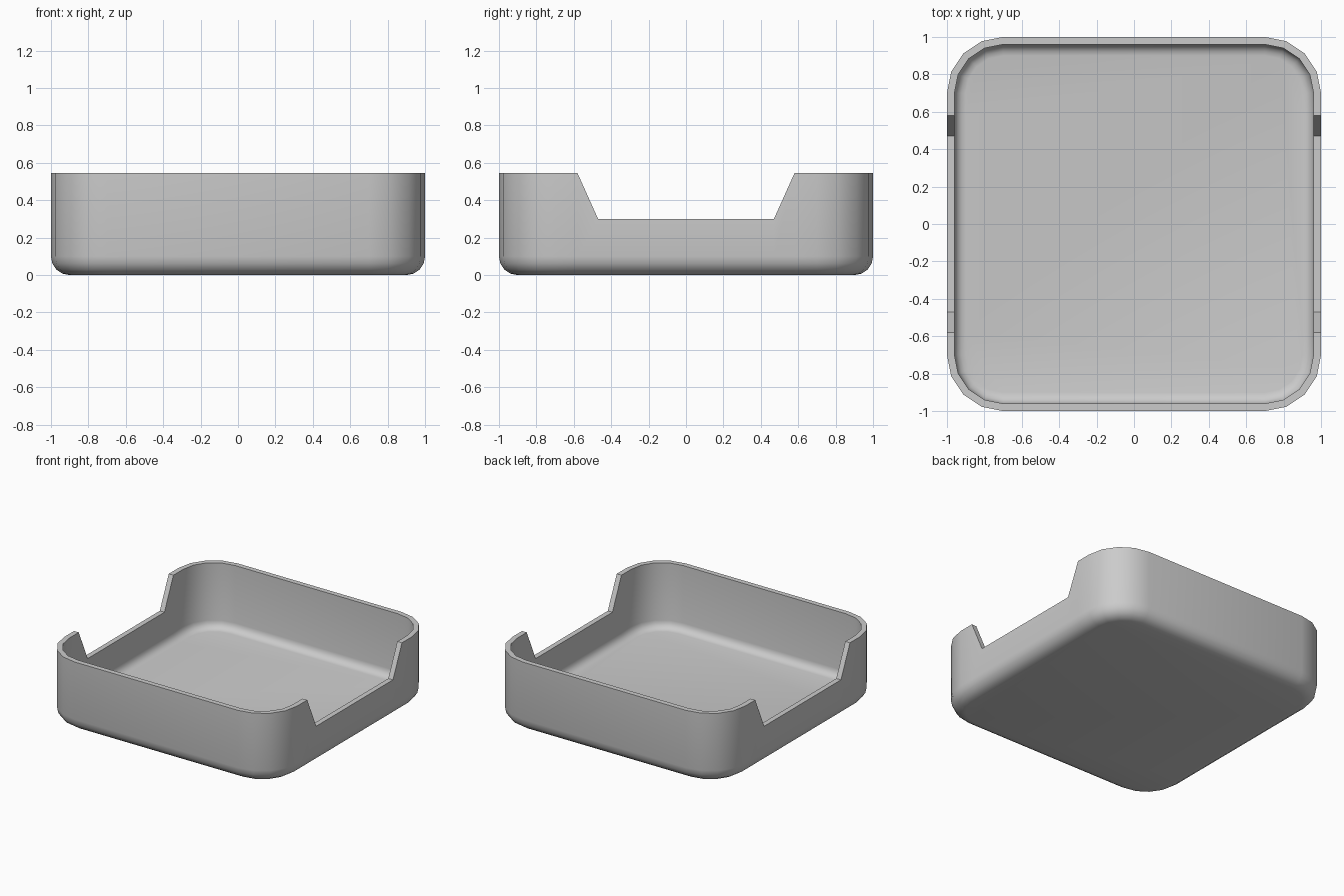
import bpy, bmesh, math

if "Cube" in bpy.data.objects:
    bpy.data.objects.remove(bpy.data.objects["Cube"])

CENTRE, RADIUS, SEG = 0.70, 0.30, 4      # corner arc centre, radius, sides
TOP, NOTCH, WALL, ROUND = 0.545, 0.30, 0.04, 0.10
LOW_Y, HIGH_Y = 0.47, 0.58               # notch half widths, bottom and top


def outline(inset):
    """Rounded square plus the notch points on both x sides."""
    r, side = RADIUS - inset, 1 - inset
    pts = []
    for c, (sx, sy) in enumerate(((1, 1), (-1, 1), (-1, -1), (1, -1))):
        for i in range(SEG + 1):
            a = math.pi / 2 * (c + i / SEG)
            pts.append((sx * CENTRE + r * math.cos(a), sy * CENTRE + r * math.sin(a)))
        if c == 1:
            pts += [(-side, y) for y in (HIGH_Y, LOW_Y, -LOW_Y, -HIGH_Y)]
        if c == 3:
            pts += [(side, y) for y in (-HIGH_Y, -LOW_Y, LOW_Y, HIGH_Y)]
    return pts


bm = bmesh.new()


def ring(inset, z, rim=False):
    verts = []
    for x, y in outline(inset):
        low = rim and abs(y) < LOW_Y + 0.001 and abs(x) > 0.9
        verts.append(bm.verts.new((x, y, NOTCH if low else z)))
    return verts


# profile: outer base rounding, outer wall, rim, inner wall, inner rounding
angles = [math.pi / 2 * i / 4 for i in range(5)]
rings = [ring(ROUND * (1 - math.sin(a)), ROUND * (1 - math.cos(a))) for a in angles]
rings += [ring(0, TOP, True), ring(WALL, TOP, True)]
ri = ROUND - WALL
rings += [ring(WALL + ri * (1 - math.sin(a)), WALL + ri * (1 - math.cos(a)))
          for a in reversed(angles)]
for a, b in zip(rings, rings[1:]):
    n = len(a)
    for i in range(n):
        j = (i + 1) % n
        bm.faces.new((a[i], a[j], b[j], b[i]))
bm.faces.new(list(reversed(rings[0])))   # underside
bm.faces.new(rings[-1])                  # tray floor
bmesh.ops.recalc_face_normals(bm, faces=bm.faces)

mesh = bpy.data.meshes.new("tray")
bm.to_mesh(mesh)
bm.free()
tray = bpy.data.objects.new("tray", mesh)
bpy.context.collection.objects.link(tray)

mat = bpy.data.materials.new("light grey")
mat.diffuse_color = (0.6, 0.6, 0.6, 1)
mat.use_nodes = True
mat.node_tree.nodes["Principled BSDF"].inputs["Base Color"].default_value = mat.diffuse_color
mesh.materials.append(mat)

bpy.context.view_layer.objects.active = tray
tray.select_set(True)
bpy.ops.object.shade_smooth_by_angle(angle=math.radians(35))
